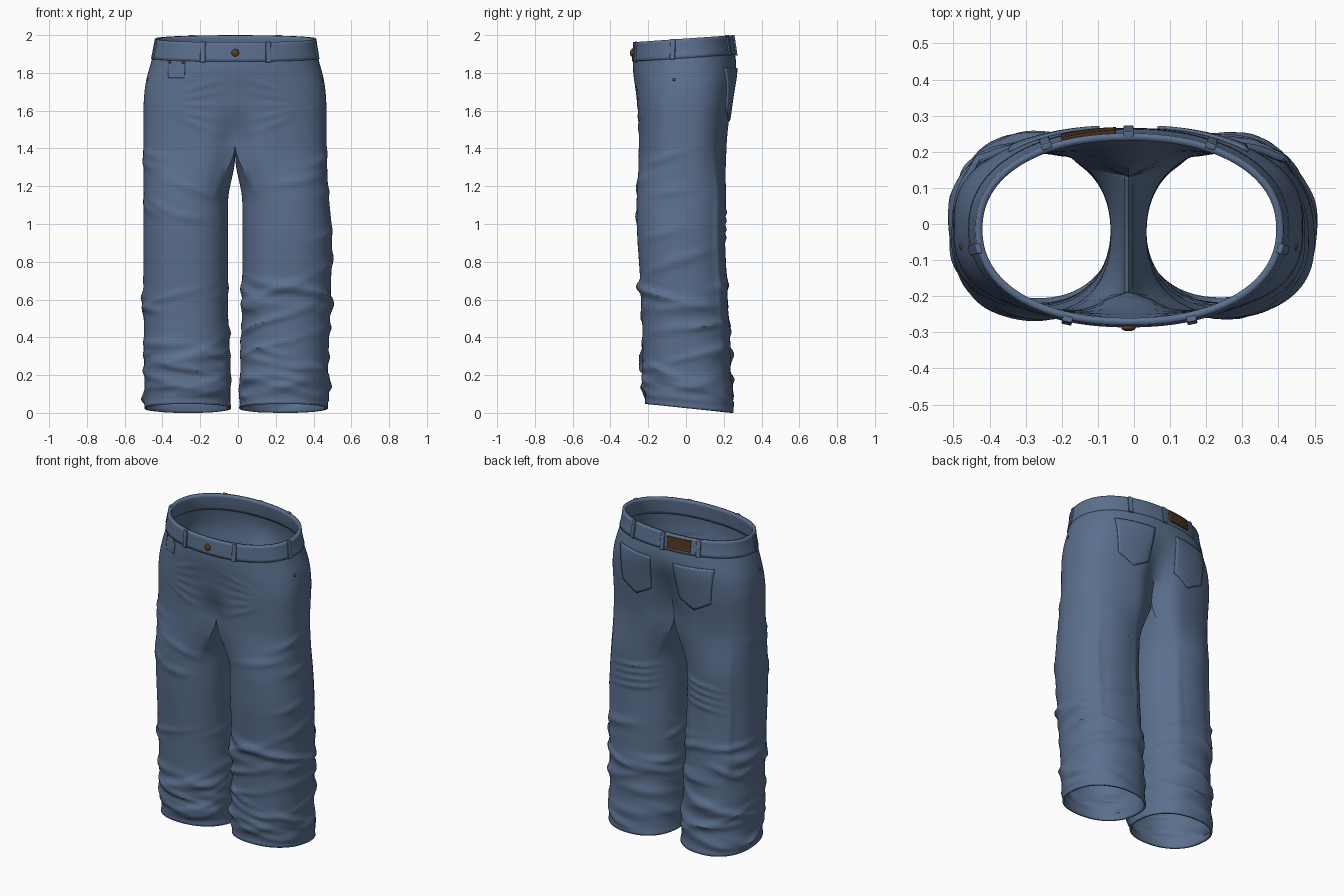
import bpy, bmesh, random
from math import sin, cos, pi, exp, radians
from mathutils import Vector
from mathutils.bvhtree import BVHTree

cube = bpy.data.objects.get("Cube")
if cube:
    bpy.data.objects.remove(cube)
random.seed(7)

MID = -0.015                    # x of the centre seam
CROTCH, BAND, TOP, HEM = 1.42, 1.88, 1.982, 0.026
SPLIT = radians(128)            # leg angle where the inseam side begins
OUT, INN = 64, 36               # columns on the outer and inseam sides


def material(name, color, rough):
    m = bpy.data.materials.new(name)
    m.use_nodes = True
    m.diffuse_color = (*color, 1)
    b = m.node_tree.nodes["Principled BSDF"]
    b.inputs["Base Color"].default_value = (*color, 1)
    b.inputs["Roughness"].default_value = rough
    return m


denim = material("denim blue", (0.105, 0.16, 0.27), 0.9)
leather = material("brown leather", (0.075, 0.032, 0.012), 0.8)
copper = material("copper", (0.11, 0.045, 0.02), 0.6)

# Height, right edge, left edge, front, back
PROFILE = [
    (0.0, 0.49, 0.47, 0.21, 0.25), (0.2, 0.495, 0.475, 0.225, 0.235),
    (0.6, 0.5, 0.49, 0.235, 0.22), (0.95, 0.5, 0.5, 0.26, 0.205),
    (1.2, 0.5, 0.475, 0.262, 0.215), (1.45, 0.5, 0.468, 0.255, 0.222),
    (1.68, 0.5, 0.468, 0.26, 0.25), (1.8, 0.48, 0.45, 0.28, 0.275),
    (1.88, 0.45, 0.42, 0.283, 0.258), (1.98, 0.43, 0.405, 0.272, 0.242)]


def lookup(z):
    if z <= PROFILE[0][0]:
        return Vector(PROFILE[0][1:])
    for a, b in zip(PROFILE, PROFILE[1:]):
        if z <= b[0]:
            return Vector(a[1:]).lerp(Vector(b[1:]), (z - a[0]) / (b[0] - a[0]))
    return Vector(PROFILE[-1][1:])


def profile(z):
    return sum((lookup(z + d) for d in (-.06, -.03, 0, .03, .06)), Vector((0,) * 4)) / 5


def smooth(a, b, v):
    t = min(1, max(0, (v - a) / (b - a)))
    return t * t * (3 - 2 * t)


def power(v, n):
    return (1 if v >= 0 else -1) * abs(v) ** (2 / n)


# Cloth folds per leg: angle, height, angular length, thickness, slope, depth
FOLDS = {}
for side in (-1, 1):
    f = []
    for i in range(46):
        f.append((random.uniform(-pi, pi), 0.07 + 0.62 * random.random() ** 1.3,
                  random.uniform(.35, .9), random.uniform(.016, .032),
                  random.uniform(-.09, .09), random.uniform(.007, .016)))
    for i in range(6):          # thigh creases
        f.append((random.uniform(-1.9, .3), random.uniform(.75, 1.4),
                  random.uniform(.3, .6), .025, random.uniform(.02, .1), .008))
    for i in range(4):          # creases behind the knee
        f.append((1.7, 0.93 + .045 * i, .5, .014, .03, .009))
    for i in range(5):          # whiskers fanning from the fly
        f.append((-1.75, 1.53 + .05 * i, .28, .013, .14 - .07 * i, .007))
    f.append((.9, .85, .09, .4, 0, .011))   # long drape on the outer leg
    f.append((2.0, .8, .1, .35, 0, .008))
    FOLDS[side] = f


def fold_depth(side, ang, z):
    d = 0
    for a, h, length, thick, slope, amp in FOLDS[side]:
        da = (ang - a + pi) % (2 * pi) - pi
        dz = (z - h - slope * da) / thick
        if abs(dz) < 3:
            d += amp * exp(-(da / length) ** 2 - dz * dz)
    return min(d, .024) * smooth(.03, .08, z) * (1 - smooth(1.75, 1.84, z))


def cloth(side, ang, z, off=0.0):
    """Point on the trousers at a leg angle (0 outside, -90 degrees front)."""
    right, left, yf, yb = profile(z)
    edge = (right + MID if side < 0 else left - MID)
    w = smooth(1.1, CROTCH, z)
    drop = 0
    # Leg tube
    gap = .026 + .012 * smooth(.1, .6, z)
    rx, cx = (edge - gap) / 2, (edge + gap) / 2
    cy, ry = (yb - yf) / 2, (yb + yf) / 2
    n = 2.25
    leg = Vector((cx + rx * power(cos(ang), n), cy + ry * power(sin(ang), n)))
    # Shared hip section, notched at the front and back seams
    n = 2.7 - .5 * smooth(1.6, 1.88, z)
    notch_f = .22 * (1 - smooth(CROTCH, 1.66, z))
    notch_b = .36 * (1 - smooth(CROTCH, 1.84, z))
    if abs(ang) <= SPLIT:
        psi = ang / SPLIT * pi / 2
        hx = edge * power(max(0, cos(psi)), n) if abs(psi) < pi / 2 - 1e-6 else 0
        hy = cy + ry * power(sin(psi), n)
        hy *= 1 - (notch_f if psi < 0 else notch_b) * exp(-(hx / .085) ** 2)
    else:
        a = ang % (2 * pi)
        u = (a - pi) / (pi - SPLIT)         # 1 at the front seam, -1 at the back
        front, back = -yf * (1 - notch_f), yb * (1 - notch_b)
        hx, hy = 0, (front + back) / 2 + u * (front - back) / 2
        drop = .05 * (1 - u * u) * w
    p = leg.lerp(Vector((hx, hy)), w)
    # Folds push outward from the section's middle
    centre = Vector((cx * (1 - w) + edge * .45 * w, cy))
    push = fold_depth(side, ang, z) * min(1, p.x / .06)
    push += off + .005 * (1 - smooth(.03, .06, z))
    direction = (p - centre).normalized()
    if off:
        direction = Vector((p.x / edge ** 2, (p.y - cy) / ry ** 2)).normalized()
    p = p + direction * push
    if z >= CROTCH and abs(abs(ang) - SPLIT) < 1e-6:
        p.x = 0
    slope = -.1 * (1 - smooth(0, .35, z)) + .07 * smooth(1.6, 1.9, z)
    return Vector((MID + side * p.x, p.y, z - drop + slope * p.y))


def finish(name, bm, mat, thick=0, angle=40):
    mesh = bpy.data.meshes.new(name)
    bm.to_mesh(mesh)
    ob = bpy.data.objects.new(name, mesh)
    bpy.context.collection.objects.link(ob)
    mesh.materials.append(mat)
    if thick:
        s = ob.modifiers.new("thickness", 'SOLIDIFY')
        s.thickness, s.offset = thick, -1
    bpy.ops.object.select_all(action='DESELECT')
    ob.select_set(True)
    bpy.context.view_layer.objects.active = ob
    bpy.ops.object.shade_smooth_by_angle(angle=radians(angle))
    return ob


def skin(bm, rows, closed=False):
    grid = [[bm.verts.new(p) for p in r] for r in rows]
    for a, b in zip(grid, grid[1:]):
        for i in range(len(a) if closed else len(a) - 1):
            j = (i + 1) % len(a)
            bm.faces.new((a[i], a[j], b[j], b[i]))


def weld(bm):
    bmesh.ops.remove_doubles(bm, verts=bm.verts, dist=2e-4)
    bmesh.ops.recalc_face_normals(bm, faces=bm.faces)
    widest = max(bm.faces, key=lambda f: f.calc_center_median().x)
    if widest.normal.x < 0:
        bmesh.ops.reverse_faces(bm, faces=bm.faces)


outer = [-SPLIT + 2 * SPLIT * i / OUT for i in range(OUT + 1)]
inner = [SPLIT + 2 * (pi - SPLIT) * i / INN for i in range(1, INN)]
inner = [a if a <= pi else a - 2 * pi for a in inner]

# Legs and hips
body = bmesh.new()
band = bmesh.new()
for side in (-1, 1):
    legs = [HEM + (CROTCH - HEM) * i / 110 for i in range(111)]
    skin(body, [[cloth(side, a, z) for a in outer + inner] for z in legs], True)
    hips = [CROTCH + (BAND + .01 - CROTCH) * i / 32 for i in range(33)]
    skin(body, [[cloth(side, a, z) for a in outer] for z in hips])
    rim = [BAND + (TOP - BAND) * i / 6 for i in range(7)]
    skin(band, [[cloth(side, a, z, .006) for a in outer] for z in rim])
weld(body)
weld(band)
finish("trousers", body, denim, .012)
finish("waistband", band, denim, .02)
trees = [BVHTree.FromBMesh(body), BVHTree.FromBMesh(band)]


def hit(x, y, z, dx, dy):
    """Nearest cloth point and normal along a level ray from outside."""
    found = [t.ray_cast(Vector((x, y, z)), Vector((dx, dy, 0))) for t in trees]
    found = [f for f in found if f[0]]
    best = min(found, key=lambda f: f[3])
    return best[0], best[1]


def plate(name, x, z, half, height, taper, point, facing, mat, lift):
    """Sheet laid on the cloth; facing is 1 at the back, -1 at the front."""
    bm = bmesh.new()
    rows = []
    for i in range(17):
        v = i / 16
        row = []
        for j in range(17):
            u = j / 8 - 1
            px = x + u * half * (1 - taper * v)
            pz = z - v * (height - point * abs(u))
            p, n = hit(px, 2 * facing, pz, 0, -facing)
            row.append(p + n * lift)
        rows.append(row)
    skin(bm, rows)
    bm.normal_update()
    if sum(f.normal.y for f in bm.faces) * facing < 0:
        bmesh.ops.reverse_faces(bm, faces=bm.faces)
    return finish(name, bm, mat, lift + .003)


# Pockets and leather patch
for side, label in ((-1, "right"), (1, "left")):
    plate(label + "_back_pocket", MID + side * .205, 1.825, .125, .28, .16, .06,
          1, denim, .008)
plate("coin_pocket", -.325, 1.862, .045, .088, .05, 0, -1, denim, .003)
plate("waist_patch", -.125, 1.985, .075, .07, 0, 0, 1, leather, .007)


def place(name, p, n, size, mat, round_shape):
    bm = bmesh.new()
    if round_shape:
        bmesh.ops.create_uvsphere(bm, u_segments=20, v_segments=10, radius=1)
    else:
        bmesh.ops.create_cube(bm, size=2)
    bmesh.ops.scale(bm, vec=size, verts=bm.verts)
    ob = finish(name, bm, mat)
    ob.location = p
    ob.rotation_euler = n.to_track_quat('Z', 'Y').to_euler()
    if not round_shape:
        b = ob.modifiers.new("soft edges", 'BEVEL')
        b.width, b.segments = .003, 2
    return ob


# Belt loops around the waistband
LOOPS = {"front_right": (-.185, -1), "front_left": (.16, -1), "back_right": (-.245, 1),
         "back_middle": (MID, 1), "back_left": (.215, 1)}
for label, (x, f) in LOOPS.items():
    p, n = hit(x, 2 * f, 1.928 + .018 * f, 0, -f)
    place("belt_loop_" + label, p, n, (.014, .055, .008), denim, False)
for side, label in ((-1, "right"), (1, "left")):
    p, n = hit(side * 2, -.07, 1.925, -side, 0)
    place("belt_loop_side_" + label, p, n, (.014, .055, .008), denim, False)
    p, n = hit(side * 2, -.063, 1.765, -side, 0)
    place("side_rivet_" + label, p, n, (.009, .009, .005), copper, True)

# Button and coin pocket rivets
p, n = hit(MID, -2, 1.906, 0, 1)
place("waist_button", p + n * .004, n, (.02, .02, .009), copper, True)
for i, x in enumerate((-.36, -.29)):
    p, n = hit(x, -2, 1.858, 0, 1)
    place("pocket_rivet_%d" % (i + 1), p + n * .003, n, (.009, .009, .005), copper, True)
